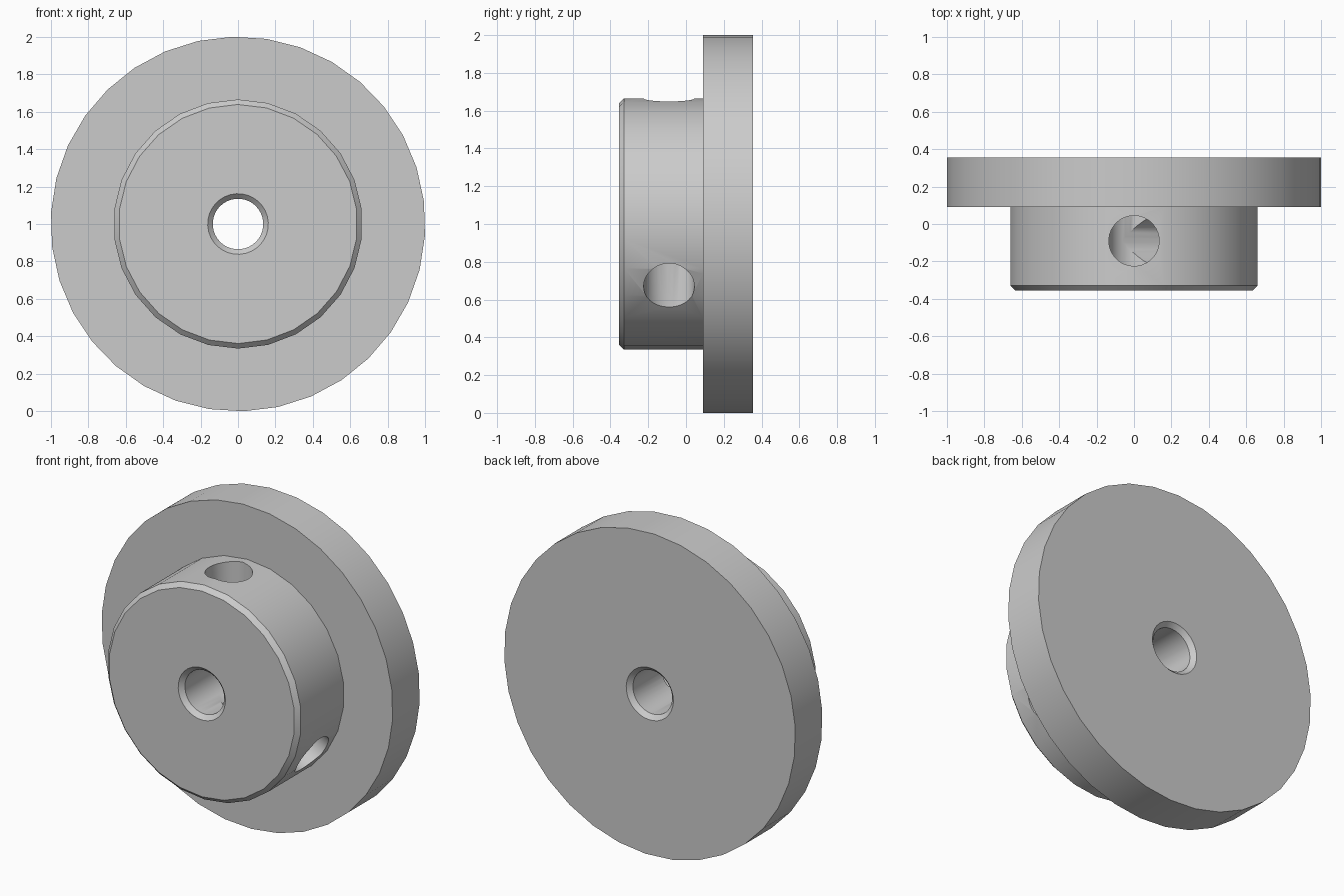
import bpy, bmesh
from math import radians, sin, cos, pi
from mathutils import Matrix

if "Cube" in bpy.data.objects:
    bpy.data.objects.remove(bpy.data.objects["Cube"], do_unlink=True)

AXIS_Z = 1.0          # height of the shaft axis
FRONT, STEP, BACK = -0.355, 0.09, 0.355
BORE, CHAMFER = 0.135, 0.027

grey = bpy.data.materials.new("plain_grey")
grey.use_nodes = True
grey.diffuse_color = (0.6, 0.6, 0.6, 1)
grey.node_tree.nodes["Principled BSDF"].inputs["Base Color"].default_value = (0.6, 0.6, 0.6, 1)


def lathe(name, profile, sides, phase=0.0):
    """Closed solid turned around the y axis from (radius, y) points."""
    bm = bmesh.new()
    rings = []
    for r, y in profile:
        angles = [radians(phase) + 2 * pi * i / sides for i in range(sides)]
        rings.append([bm.verts.new((r * cos(a), y, r * sin(a))) for a in angles])
    for a, b in zip(rings, rings[1:]):
        for i in range(sides):
            j = (i + 1) % sides
            bm.faces.new((a[i], a[j], b[j], b[i]))
    bm.faces.new(rings[0])
    bm.faces.new(rings[-1])
    bmesh.ops.recalc_face_normals(bm, faces=bm.faces)
    mesh = bpy.data.meshes.new(name)
    bm.to_mesh(mesh)
    bm.free()
    mesh.materials.append(grey)
    obj = bpy.data.objects.new(name, mesh)
    bpy.context.collection.objects.link(obj)
    obj.location.z = AXIS_Z
    return obj


def combine(target, tool, operation):
    """Apply a boolean and discard the tool object."""
    mod = target.modifiers.new(operation, 'BOOLEAN')
    mod.operation, mod.object, mod.solver = operation, tool, 'EXACT'
    bpy.context.view_layer.update()
    bpy.context.view_layer.objects.active = target
    bpy.ops.object.modifier_apply(modifier=mod.name)
    bpy.data.objects.remove(tool, do_unlink=True)


# Wide flange with the smaller chamfered hub on its front
body = lathe("flanged_hub", [(1.0, STEP), (1.0, BACK)], 34, 7)
hub = lathe("hub", [(0.665 - CHAMFER, FRONT), (0.665, FRONT + CHAMFER),
                    (0.665, STEP + 0.1)], 26, 7)
combine(body, hub, 'UNION')

# Shaft bore, chamfered at both ends
flare = BORE + CHAMFER
bore = lathe("bore_cutter", [(flare + 0.05, FRONT - 0.05), (BORE, FRONT + CHAMFER),
                             (BORE, BACK - CHAMFER), (flare + 0.05, BACK + 0.05)], 32, 3)
combine(body, bore, 'DIFFERENCE')

# Two radial set screw holes, 120 degrees apart, ending at the axis
for angle in (90, -30):
    hole = lathe("screw_hole_cutter", [(BORE - 0.0005, 0.0), (BORE - 0.0005, 0.8)], 32, 4)
    direction = Matrix.Rotation(radians(-angle), 4, 'Y') @ Matrix.Rotation(radians(-90), 4, 'Z')
    hole.matrix_world = Matrix.Translation((0, -0.09, AXIS_Z)) @ direction
    combine(body, hole, 'DIFFERENCE')

# Smooth round walls, crisp edges
bpy.ops.object.select_all(action='DESELECT')
body.select_set(True)
bpy.context.view_layer.objects.active = body
bpy.ops.object.shade_smooth_by_angle(angle=radians(30))
